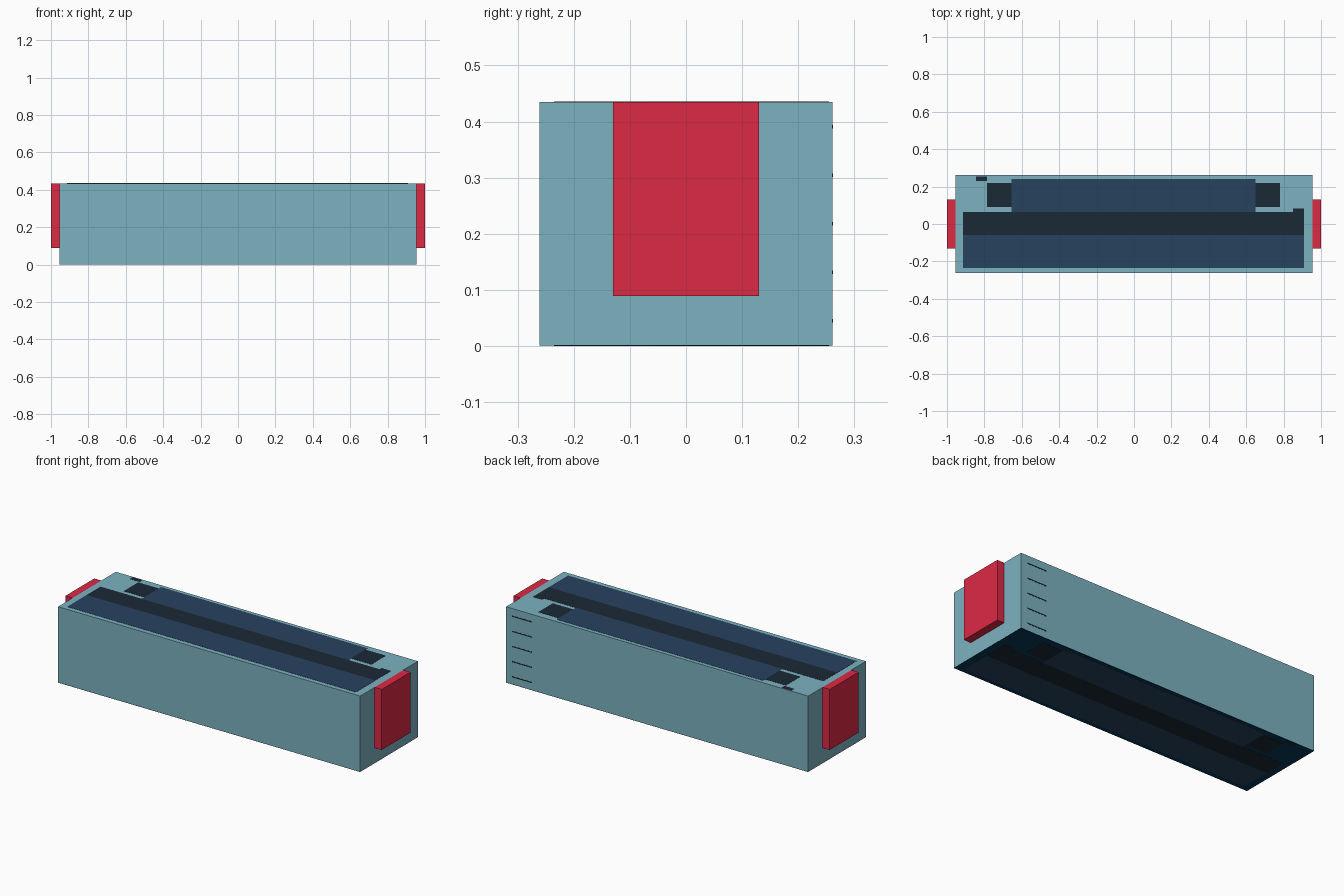
import bpy

if "Cube" in bpy.data.objects:
    bpy.data.objects.remove(bpy.data.objects["Cube"])


def material(name, rgb):
    # 8-bit screen colour to linear
    m = bpy.data.materials.new(name)
    m.diffuse_color = [((c / 255 + 0.055) / 1.055) ** 2.4 for c in rgb] + [1]
    m.use_nodes = True
    m.node_tree.nodes["Principled BSDF"].inputs["Base Color"].default_value = m.diffuse_color
    return m


teal = material("teal", (124, 178, 192))
red = material("red", (221, 41, 68))
navy = material("navy", (39, 66, 95))
dark = material("dark", (27, 41, 53))
floor_blue = material("floor_blue", (5, 57, 86))


def box(name, x, y, z, mat):
    bpy.ops.mesh.primitive_cube_add(
        size=1, location=[(a + b) / 2 for a, b in (x, y, z)])
    ob = bpy.context.object
    ob.name = name
    ob.scale = [b - a for a, b in (x, y, z)]
    bpy.ops.object.transform_apply(location=False, rotation=False, scale=True)
    ob.data.materials.append(mat)
    return ob


TOP = 0.435
HX, HY = 0.955, 0.261

# Outer shell and its dark underside
box("car_body", (-HX, HX), (-HY, HY), (0.002, TOP), teal)
box("underside", (-HX, HX), (-HY, HY), (0.001, 0.004), floor_blue)

# End pads
for side, x in (("left", (-1, -HX)), ("right", (HX, 1))):
    box("end_pad_" + side, x, (-0.13, 0.13), (0.089, TOP), red)

# Full-height inner blocks that show flush on the top and the underside
blocks = [
    ("front_row", (-0.915, 0.91), (-0.235, -0.06), navy),
    ("back_row", (-0.655, 0.65), (0.065, 0.24), navy),
    ("aisle", (-0.915, 0.91), (-0.06, 0.065), dark),
    ("left_cabinet", (-0.785, -0.655), (0.09, 0.22), dark),
    ("right_cabinet", (0.65, 0.78), (0.09, 0.22), dark),
    ("left_post", (-0.845, -0.785), (0.23, 0.255), dark),
    ("right_post", (0.85, 0.91), (0.065, 0.083), dark),
]
for name, x, y, mat in blocks:
    box(name, x, y, (0, TOP + 0.001), mat)

# Thin slots on the back face near the right end
for i in range(5):
    z = 0.045 + i * 0.0865
    box("back_slot_%d" % (i + 1), (0.79, 0.917), (0.25, HY + 0.001),
        (z - 0.003, z + 0.003), dark)
